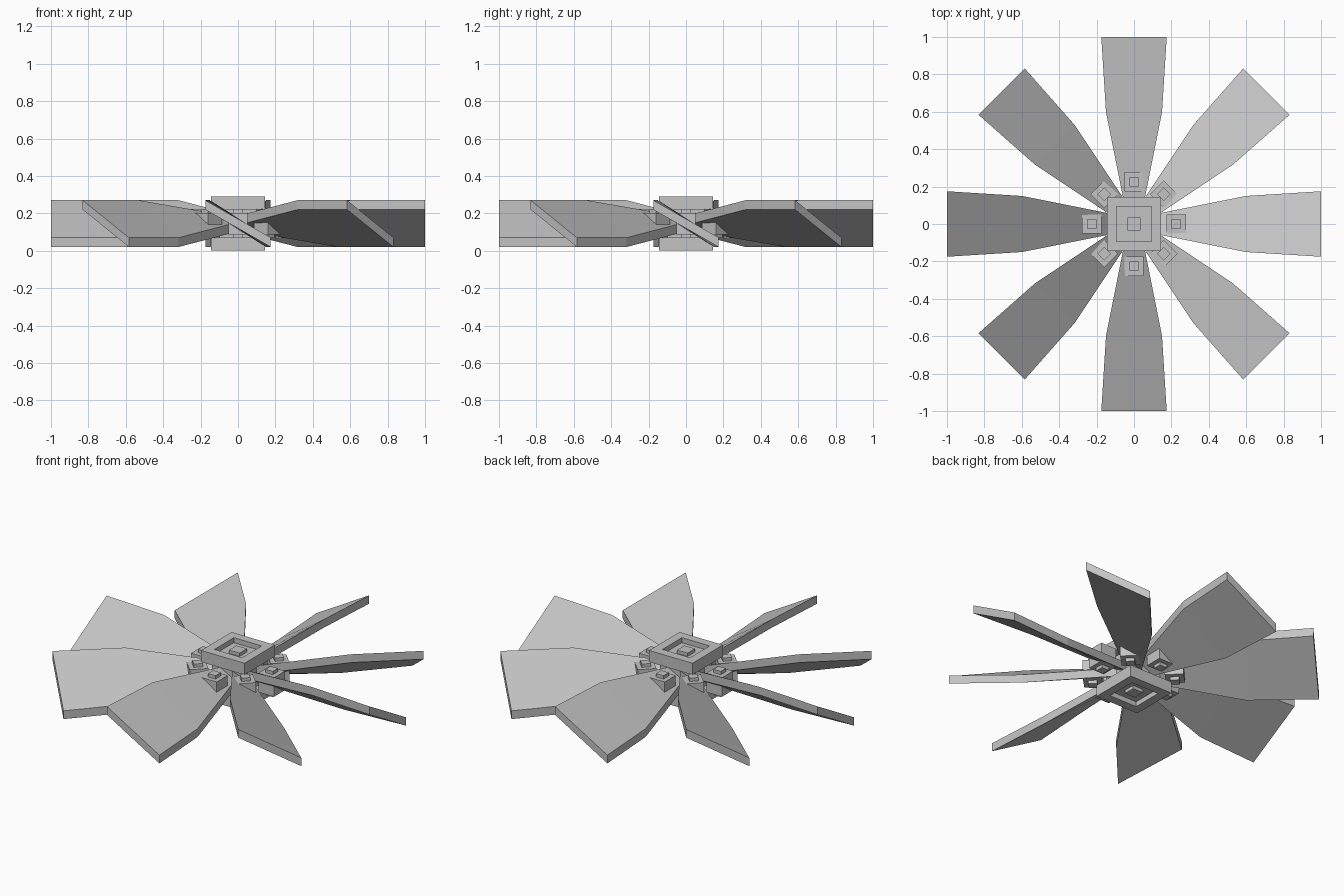
import bpy, bmesh, math
from mathutils import Matrix, Vector

if "Cube" in bpy.data.objects:
    bpy.data.objects.remove(bpy.data.objects["Cube"])

grey = bpy.data.materials.new("mid_grey")
grey.diffuse_color = (0.55, 0.55, 0.55, 1)
grey.use_nodes = True
grey.node_tree.nodes["Principled BSDF"].inputs["Base Color"].default_value = grey.diffuse_color
MID = 0.145  # height of the fan's middle plane


def finish(bm, name):
    bmesh.ops.recalc_face_normals(bm, faces=bm.faces)
    mesh = bpy.data.meshes.new(name)
    bm.to_mesh(mesh)
    bm.free()
    mesh.materials.append(grey)
    ob = bpy.data.objects.new(name, mesh)
    bpy.context.collection.objects.link(ob)
    return ob


def add_box(bm, center, size):
    m = Matrix.Translation(center) @ Matrix.Diagonal((*size, 1))
    return bmesh.ops.create_cube(bm, size=1, matrix=m)["verts"]


def hub_plate(name, side):
    # square plate with a sunken square and a central post
    bm = bmesh.new()
    add_box(bm, (0, 0, MID + side * 0.11), (0.29, 0.29, 0.07))
    bm.faces.ensure_lookup_table()
    outer = max(bm.faces, key=lambda f: side * f.calc_center_median().z)
    bmesh.ops.inset_region(bm, faces=[outer], thickness=0.074)
    rim = bmesh.ops.extrude_discrete_faces(bm, faces=[outer])["faces"][0]
    for v in rim.verts:
        v.co.z -= side * 0.03
    add_box(bm, (0, 0, MID + side * 0.12), (0.07, 0.07, 0.03))
    return finish(bm, name)


hub_plate("hub_top_plate", 1)
hub_plate("hub_bottom_plate", -1)

# core joining the two plates
bm = bmesh.new()
add_box(bm, (0, 0, MID), (0.2, 0.2, 0.16))
finish(bm, "hub_core")


def blade(name, angle):
    # sections: radius, half width, rise of the high edge
    bm = bmesh.new()
    rings = []
    for r, w, h in ((0.09, 0.048, 0.025), (0.6, 0.15, 0.1), (1.0, 0.175, 0.1)):
        pts = ((-w, h - 0.025), (w, -h - 0.025), (w, -h + 0.025), (-w, h + 0.025))
        rings.append([bm.verts.new((r, y, MID + z)) for y, z in pts])
    for a, b in zip(rings, rings[1:]):
        for i in range(4):
            j = (i + 1) % 4
            bm.faces.new((a[i], a[j], b[j], b[i]))
    bm.faces.new(rings[0])
    bm.faces.new(rings[-1])
    bmesh.ops.rotate(bm, verts=bm.verts, matrix=Matrix.Rotation(angle, 3, "Z"))
    finish(bm, name)


def clamp(name, angle):
    # block around the blade root with a bolt head above and below
    bm = bmesh.new()
    add_box(bm, (0.225, 0, MID), (0.104, 0.104, 0.115))
    add_box(bm, (0.225, 0, MID), (0.05, 0.05, 0.155))
    bmesh.ops.rotate(bm, verts=bm.verts, matrix=Matrix.Rotation(angle, 3, "Z"))
    finish(bm, name)


for k in range(8):
    blade(f"blade_{k + 1}", k * math.pi / 4)
    clamp(f"blade_clamp_{k + 1}", k * math.pi / 4)
